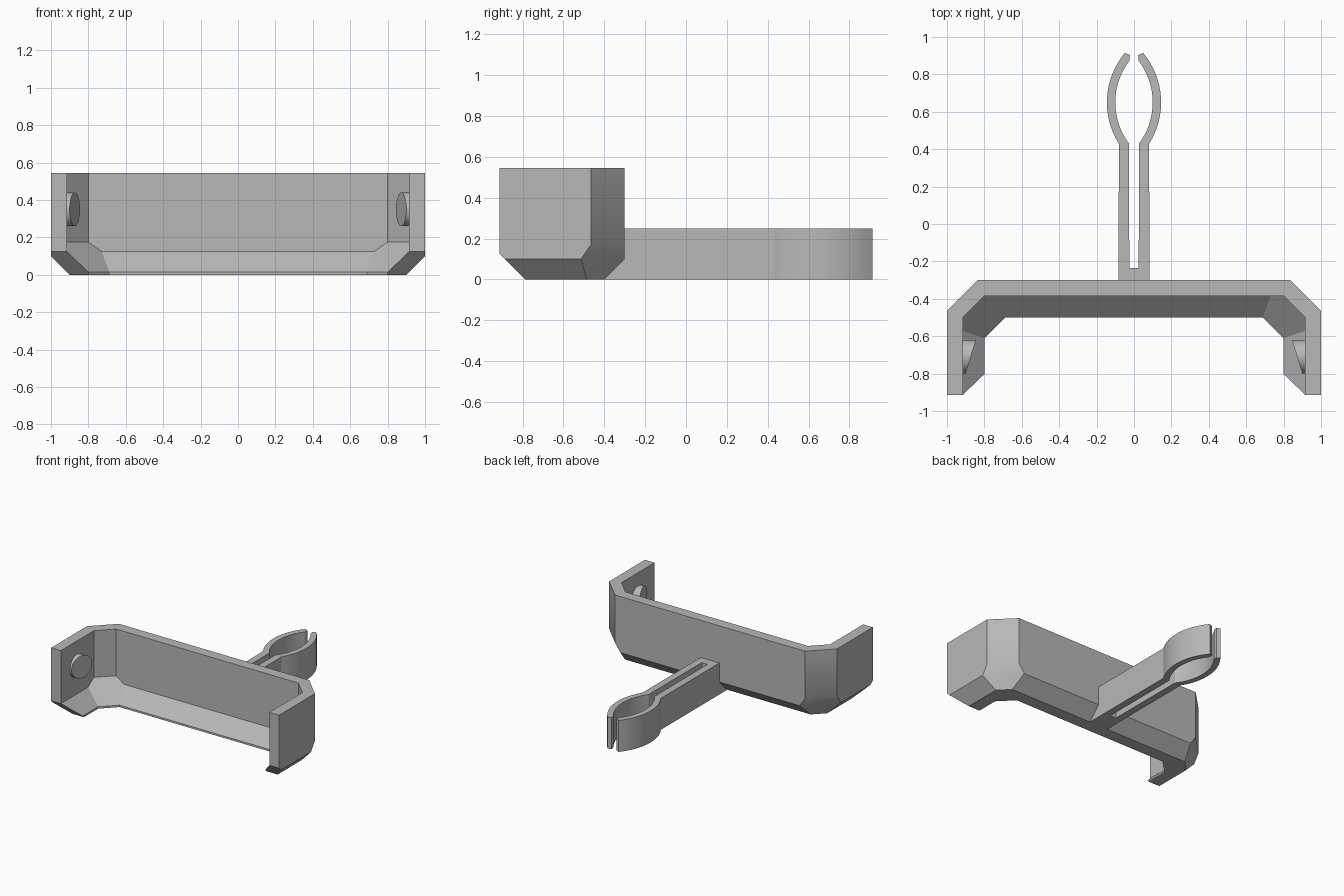
import bpy, bmesh, math
from mathutils import Matrix

cube = bpy.data.objects.get("Cube")
if cube:
    bpy.data.objects.remove(cube, do_unlink=True)

grey = bpy.data.materials.new("plain grey")
grey.use_nodes = True
grey.diffuse_color = (0.48, 0.48, 0.48, 1)
grey.node_tree.nodes["Principled BSDF"].inputs["Base Color"].default_value = grey.diffuse_color


def make(name, bm):
    bmesh.ops.recalc_face_normals(bm, faces=bm.faces)
    mesh = bpy.data.meshes.new(name)
    bm.to_mesh(mesh)
    bm.free()
    mesh.materials.append(grey)
    obj = bpy.data.objects.new(name, mesh)
    bpy.context.collection.objects.link(obj)
    return obj


def mirrored_hull(name, points):
    """Convex solid from the points of one half."""
    bm = bmesh.new()
    for x, y, z in points:
        for side in (1, -1):
            bm.verts.new((side * x, y, z))
    bmesh.ops.convex_hull(bm, input=bm.verts)
    bmesh.ops.dissolve_limit(bm, angle_limit=math.radians(2), verts=bm.verts, edges=bm.edges)
    return make(name, bm)


def mirrored_prism(name, half, z0, z1):
    """Upright prism whose plan is a half outline and its mirror image."""
    outline = half + [(-x, y) for x, y in reversed(half)]
    bm = bmesh.new()
    face = bm.faces.new([bm.verts.new((x, y, z0)) for x, y in outline])
    new = bmesh.ops.extrude_face_region(bm, geom=[face])["geom"]
    bmesh.ops.translate(bm, vec=(0, 0, z1 - z0),
                        verts=[v for v in new if isinstance(v, bmesh.types.BMVert)])
    return make(name, bm)


def combine(target, other, operation):
    other.hide_render = True
    mod = target.modifiers.new(operation.lower(), "BOOLEAN")
    mod.operation, mod.solver, mod.object = operation, "EXACT", other
    bpy.context.view_layer.objects.active = target
    bpy.ops.object.modifier_apply(modifier=mod.name)
    bpy.data.objects.remove(other, do_unlink=True)


def shade(obj):
    bpy.ops.object.select_all(action="DESELECT")
    obj.select_set(True)
    bpy.context.view_layer.objects.active = obj
    bpy.ops.object.shade_smooth_by_angle(angle=math.radians(30))


# Outer body of the cradle, with chamfered corners and underside
TOP, FRONT, BACK = 0.545, -0.913, -0.30
cradle = mirrored_hull("cradle_and_clip", [
    (1, FRONT, TOP), (1, -0.465, TOP), (0.835, BACK, TOP),
    (1, -0.465, 0.17), (0.835, BACK, 0.17),
    (1, -0.514, 0.1), (0.786, BACK, 0.1),
    (0.9, -0.485, 0), (0.815, -0.4, 0),
    (1, FRONT, 0.125), (1, FRONT + 0.025, 0.1), (0.9, FRONT + 0.125, 0)])

# Springy split clip on the back
CENTRE, MID = -0.267, 0.65


def arc(radius, start, end, steps=16):
    a, b = (math.asin((y - MID) / radius) for y in (start, end))
    angles = [a + (b - a) * i / steps for i in range(steps + 1)]
    return [(CENTRE + radius * math.cos(t), MID + radius * math.sin(t)) for t in angles]


clip = [(0.082, -0.45)] + arc(0.412, 0.43, 0.914) + [(0.022, 0.903)]
clip += arc(0.367, 0.873, 0.43) + [(0.025, -0.235)]
combine(cradle, mirrored_prism("clip", clip, 0, 0.25), "UNION")

# Cavity with sloping floor, open at the front and top
combine(cradle, mirrored_hull("cavity", [
    (0.915, -1.2, 0.7), (0.915, -0.5, 0.7), (0.8, -0.385, 0.7),
    (0.915, -0.5, 0.175), (0.8, -0.385, 0.175),
    (0.915, -0.571, 0.125), (0.729, -0.385, 0.125),
    (0.8, -0.611, 0.015), (0.689, -0.5, 0.015),
    (0.915, -1.2, 0.125), (0.8, -1.2, 0.015)]), "DIFFERENCE")

# Opening through the floor
opening = [(0.8, -1.2), (0.8, -0.611), (0.689, -0.5)]
combine(cradle, mirrored_prism("opening", opening, -0.1, 0.05), "DIFFERENCE")
shade(cradle)

# Round snap studs with ramped faces on the inner side walls
for name, side in (("left_stud", 1), ("right_stud", -1)):
    bm = bmesh.new()
    bmesh.ops.create_cone(bm, cap_ends=True, segments=40, radius1=0.09, radius2=0.09, depth=0.1,
                          matrix=Matrix.Rotation(math.pi / 2, 4, "Y"))
    for v in bm.verts:
        ramp = 0.9 - 0.055 * (v.co.y + 0.09) / 0.18
        v.co.x = side * (0.93 if v.co.x > 0 else ramp)
        v.co.y -= 0.71
        v.co.z += 0.35
    shade(make(name, bm))
